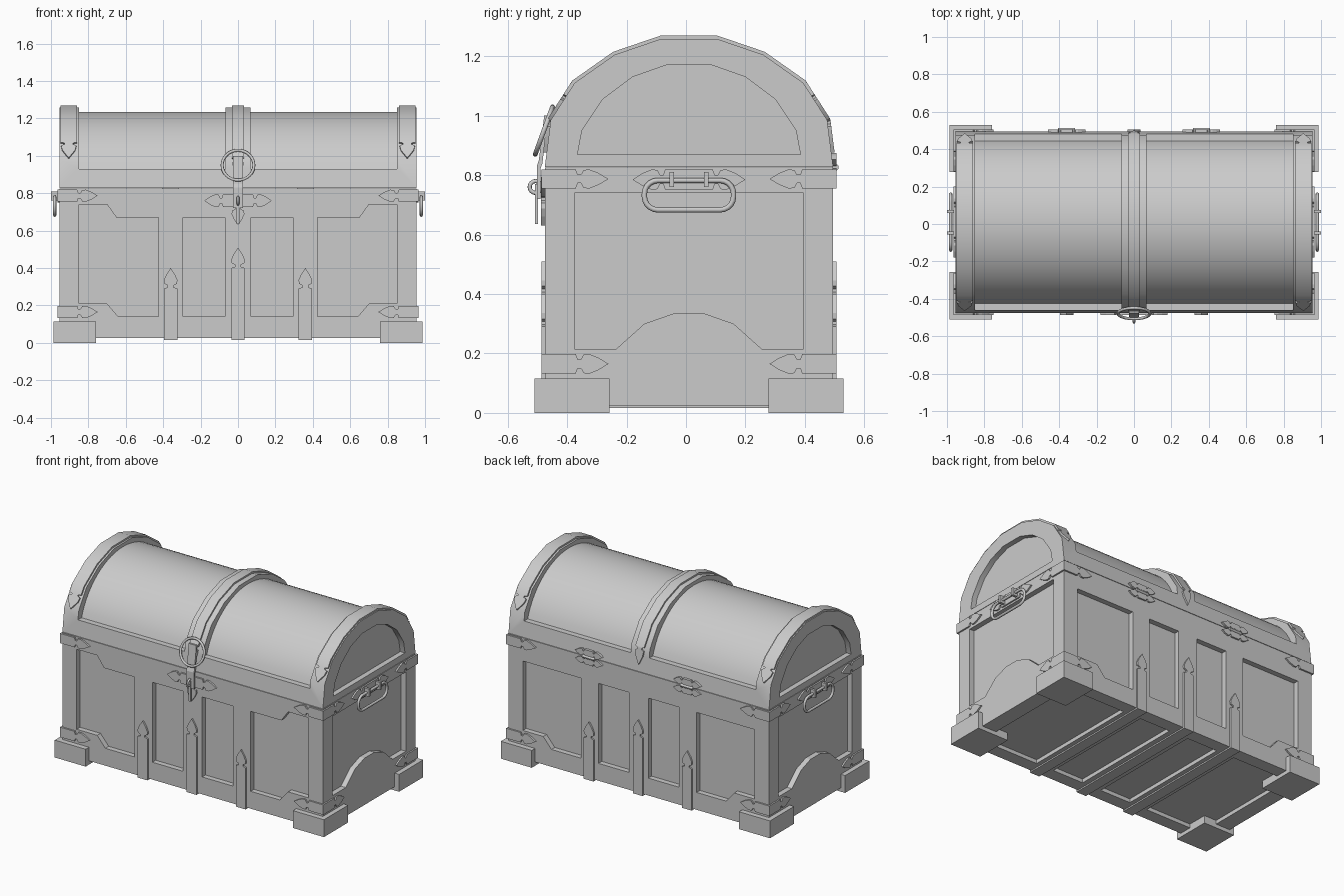
import bpy, bmesh, math

if "Cube" in bpy.data.objects:
    bpy.data.objects.remove(bpy.data.objects["Cube"])

CY = 0.01            # depth centre of the chest body
D = 0.485            # half depth of the body
W = 0.955            # half width of the body

grey = bpy.data.materials.new("plain_grey")
grey.diffuse_color = (0.6, 0.6, 0.6, 1)
grey.use_nodes = True
grey.node_tree.nodes["Principled BSDF"].inputs["Base Color"].default_value = grey.diffuse_color

# mapping from a flat drawing (u, v) plus distance d to space
FACES = {
    "front": lambda u, v, d: (u, CY - d, v),
    "back": lambda u, v, d: (u, CY + d, v),
    "right": lambda u, v, d: (d, CY + u, v),
    "left": lambda u, v, d: (-d, CY + u, v),
    "bottom": lambda u, v, d: (u, CY + v, d),
}


def finish(name, bm):
    bmesh.ops.recalc_face_normals(bm, faces=bm.faces)
    me = bpy.data.meshes.new(name)
    bm.to_mesh(me)
    bm.free()
    me.materials.append(grey)
    ob = bpy.data.objects.new(name, me)
    bpy.context.collection.objects.link(ob)
    return ob


def prism(name, pts, face, d0, d1):
    bm = bmesh.new()
    f = FACES[face]
    a = [bm.verts.new(f(u, v, d0)) for u, v in pts]
    b = [bm.verts.new(f(u, v, d1)) for u, v in pts]
    bm.faces.new(a)
    bm.faces.new(b)
    for i in range(len(a)):
        j = (i + 1) % len(a)
        bm.faces.new((a[i], a[j], b[j], b[i]))
    return finish(name, bm)


def rect(u0, u1, v0, v1):
    return [(u0, v0), (u1, v0), (u1, v1), (u0, v1)]


def flip(pts):
    return [(-u, v) for u, v in pts]


def activate(ob):
    bpy.ops.object.select_all(action='DESELECT')
    ob.select_set(True)
    bpy.context.view_layer.objects.active = ob


def smooth(ob, angle=30):
    activate(ob)
    bpy.ops.object.shade_smooth_by_angle(angle=math.radians(angle))


def carve(ob, cutters):
    activate(ob)
    for c in cutters:
        m = ob.modifiers.new("recess", 'BOOLEAN')
        m.operation, m.solver, m.object = 'DIFFERENCE', 'EXACT', c
        bpy.ops.object.modifier_apply(modifier=m.name)
        bpy.data.objects.remove(c)


def spade(origin, direction, length, h, leaf=0.085):
    """Flat strap ending in a notched leaf point."""
    s = length - leaf
    half = [(0, h), (s, h), (s + .06 * leaf, .45 * h), (s + .16 * leaf, .45 * h),
            (s + .24 * leaf, .95 * h), (s + .42 * leaf, h), (s + .7 * leaf, .62 * h)]
    pts = half + [(length, 0)] + [(a, -b) for a, b in reversed(half)]
    (ox, oy), (dx, dy) = origin, direction
    return [(ox + dx * a - dy * b, oy + dy * a + dx * b) for a, b in pts]


# ---- body with recessed panels
body = prism("chest_body", rect(-W, W, .025, .825), "front", -D, D)
DEPTH = .035
front_outer = [(.85, .74), (.70, .74), (.65, .67), (.425, .67), (.425, .14),
               (.64, .14), (.70, .21), (.85, .21)]
back_outer = [(.85, .67)] + front_outer[3:]
inner = rect(.07, .295, .14, .67)
arch = [(-.385, .215), (-.245, .215), (-.15, .3), (-.05, .335), (.05, .335), (.15, .3),
        (.245, .215), (.385, .215), (.385, .74), (-.385, .74)]
cuts = []
for face, outer in (("front", front_outer), ("back", back_outer)):
    for shape in (outer, flip(outer), inner, flip(inner)):
        cuts.append(prism("cutter", shape, face, D - DEPTH, D + .1))
for face in ("left", "right"):
    cuts.append(prism("cutter", arch, face, W - DEPTH, W + .1))
for u0, u1 in ((.07, .295), (.425, .85)):
    for s in (-1, 1):
        cuts.append(prism("cutter", rect(s * u0, s * u1, -.4, .4), "bottom", -.1, .05))
carve(body, cuts)

# ---- domed lid with recessed barrel and end panels
half = [(.485, .828), (.465, .985), (.385, 1.11), (.25, 1.205), (.095, 1.258)]
profile = [(-u, v) for u, v in half] + half[::-1]
lid = prism("lid", profile, "right", -W, W)
t0 = math.asin(.13 / .435)
arc = [(.455 * math.cos(t), .8 + .435 * math.sin(t))
       for t in (t0 + (math.pi - 2 * t0) * i / 28 for i in range(29))]
shell = arc + [(-.7, .93), (-.7, 1.5), (.7, 1.5), (.7, .93)]
moon = [(.375, .87), (.36, .95), (.29, 1.055), (.19, 1.13), (.077, 1.17)]
moon = flip(moon) + moon[::-1]
carve(lid, [prism("cutter", shell, "right", .068, .85),
            prism("cutter", shell, "left", .068, .85),
            prism("cutter", moon, "right", W - DEPTH, W + .1),
            prism("cutter", moon, "left", W - DEPTH, W + .1)])
smooth(lid)


# ---- metal straps over the lid
def lid_strap(name, cx, w, a, b, t_start, t_end):
    tip = []
    for t, k in ((0, 1), (.04, .5), (.12, .5), (.2, .95), (.5, .8), (1, .03)):
        t = t_start + (t_end - t_start) * t
        tip.append((a[0] + (b[0] - a[0]) * t, a[1] + (b[1] - a[1]) * t, w * k))
    side = tip[::-1] + [(u, v, w) for u, v in half if v > a[1] - .001 and t_start > 0
                        or v > a[1] + .001]
    path = [(-u, v, k) for u, v, k in side] + side[::-1]
    bm = bmesh.new()
    rings = []
    for i, (y, z, k) in enumerate(path):
        p, q = path[max(i - 1, 0)], path[min(i + 1, len(path) - 1)]
        ty, tz = q[0] - p[0], q[1] - p[1]
        n = math.hypot(ty, tz)
        ny, nz = -tz / n, ty / n
        rings.append([bm.verts.new((cx + sx * k, CY + y + ny * o, z + nz * o))
                      for sx, o in ((-1, -.006), (1, -.006), (1, .011), (-1, .011))])
    for r, s in zip(rings, rings[1:]):
        for i in range(4):
            j = (i + 1) % 4
            bm.faces.new((r[i], r[j], s[j], s[i]))
    bm.faces.new(rings[0])
    bm.faces.new(rings[-1])
    smooth(finish(name, bm))


for cx in (-.905, .905):
    lid_strap("lid_end_strap", cx, .043, half[2], half[1], .35, 1)
lid_strap("lid_centre_strap", 0, .032, half[1], half[0], 0, .7)

# ---- corner brackets, upper and lower
for z, h in ((.787, .032), (.165, .033)):
    for s in (-1, 1):
        for face in ("front", "back"):
            prism("corner_bracket", spade((s * (W + .01), z), (-s, 0), .215, h, .11),
                  face, D - .005, D + .011)
        for face in ("left", "right"):
            prism("corner_bracket", spade((s * (D + .011), z), (-s, 0), .225, h, .11),
                  face, W - .005, W + .01)

# ---- upright straps running under the floor
for x, top in ((-.36, .4), (0, .51), (.36, .4)):
    for face in ("front", "back"):
        prism("upright_strap", spade((x, .016), (0, 1), top - .016, .036, .11),
              face, D - .005, D + .011)
    prism("floor_strap", rect(x - .036, x + .036, -D - .011, D + .011), "bottom", .016, .03)

# ---- block feet
for sx in (-1, 1):
    for sy in (-1, 1):
        prism("foot", rect(sx * .76, sx * .987, sy * .267, sy * .52), "bottom", 0, .115)

# ---- lock plate, hasp, staple and ring
for d, n in (((1, 0), .18), ((-1, 0), .18), ((0, -1), .13)):
    prism("lock_plate", spade((0, .76), d, n, .034, .1), "front", D - .005, D + .012)
hasp = [(-.475, 1.0), (-.493, .84), (-.5, .82), (-.5, .72), (-.512, .72), (-.512, .83),
        (-.505, .85), (-.487, 1.0)]
prism("hasp", hasp, "right", -.028, .028)
prism("hasp_pin", rect(-.008, .008, .635, .77), "front", .508, .518)


def torus(name, loc, rot, major, minor, seg=32):
    bpy.ops.mesh.primitive_torus_add(location=loc, rotation=rot, major_radius=major,
                                     minor_radius=minor, major_segments=seg, minor_segments=8)
    ob = bpy.context.object
    ob.name = name
    ob.data.materials.append(grey)
    smooth(ob, 60)


torus("pull_ring", (0, -.478, .95), (math.radians(70), 0, 0), .085, .008)
torus("lock_staple", (0, -.506, .76), (0, math.radians(90), 0), .02, .007, 16)

# ---- back hinges
for x in (-.36, .36):
    for s in (-1, 1):
        for z in (.8, .852):
            prism("hinge_leaf", spade((x, z), (s, 0), .1, .022, .07), "back", D - .02, D + .011)
    bpy.ops.mesh.primitive_cylinder_add(vertices=12, radius=.011, depth=.09,
                                        location=(x, CY + D + .008, .826),
                                        rotation=(0, math.pi / 2, 0))
    bpy.context.object.name = "hinge_knuckle"
    bpy.context.object.data.materials.append(grey)
    smooth(bpy.context.object)

# ---- side handles
for face, s in (("right", 1), ("left", -1)):
    for d in (-1, 1):
        prism("handle_plate", spade((0, .785), (d, 0), .19, .034, .11), face, W - .005, W + .01)
        prism("handle_post", rect(d * .058 - .008, d * .058 + .008, .76, .81), face, W, 1.0)
    loop = []
    for cy, cz, a0 in ((.105, .737, 0), (-.105, .737, 90), (-.105, .728, 180), (.105, .728, 270)):
        for i in range(6):
            a = math.radians(a0 + 18 * i)
            loop.append((s * .98, CY + cy + .045 * math.cos(a), cz + .045 * math.sin(a), 1))
    cu = bpy.data.curves.new("side_handle", 'CURVE')
    cu.dimensions = '3D'
    cu.bevel_depth = .009
    cu.bevel_resolution = 2
    sp = cu.splines.new('POLY')
    sp.points.add(len(loop) - 1)
    for p, co in zip(sp.points, loop):
        p.co = co
    sp.use_cyclic_u = True
    cu.materials.append(grey)
    handle = bpy.data.objects.new("side_handle", cu)
    bpy.context.collection.objects.link(handle)
    activate(handle)
    bpy.ops.object.convert(target='MESH')
    smooth(bpy.context.object, 50)
